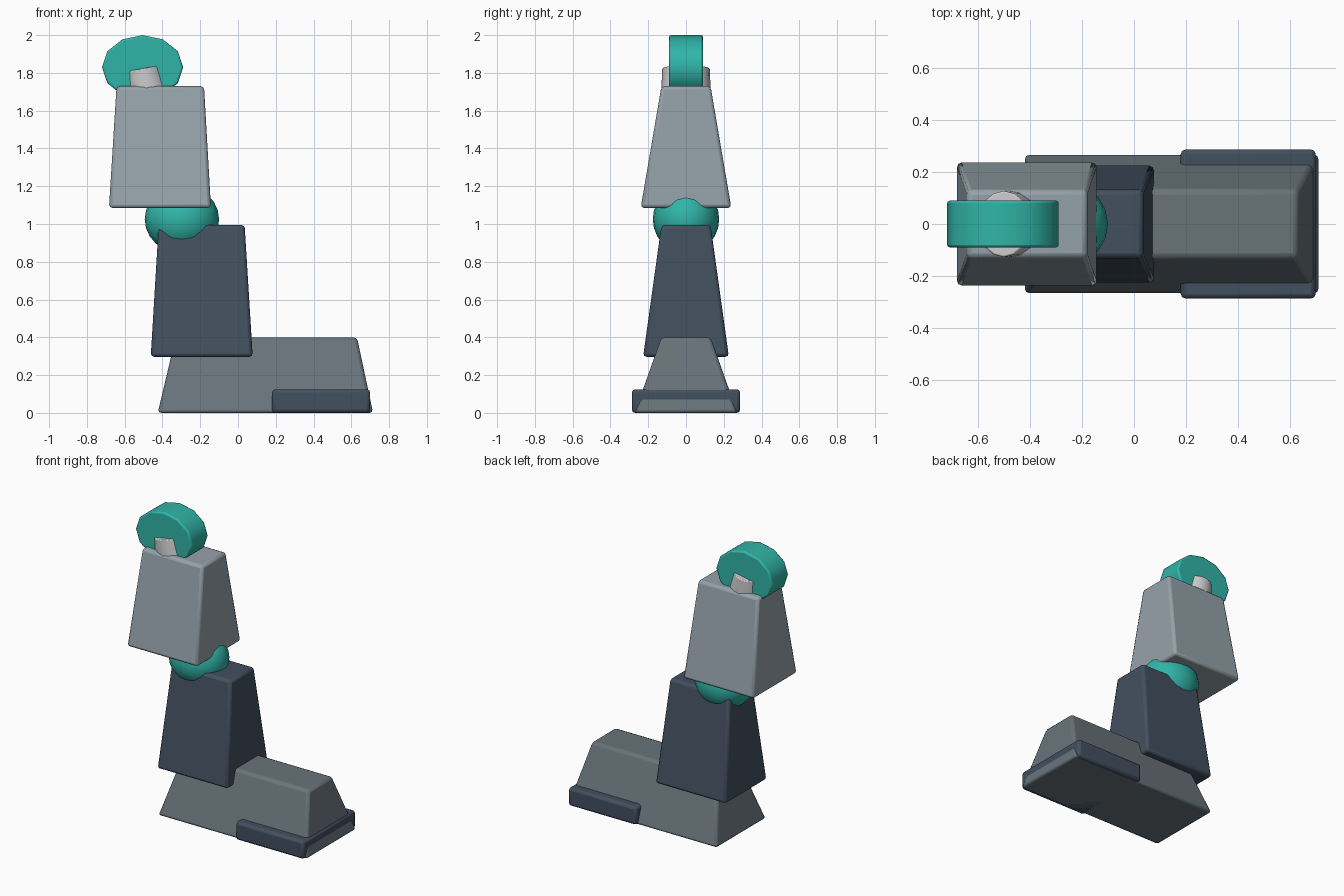
import bpy, bmesh, math
from mathutils import Matrix

if "Cube" in bpy.data.objects:
    bpy.data.objects.remove(bpy.data.objects["Cube"])


def material(name, rgb):
    m = bpy.data.materials.new(name)
    m.diffuse_color = (*rgb, 1)
    m.use_nodes = True
    m.node_tree.nodes["Principled BSDF"].inputs["Base Color"].default_value = m.diffuse_color
    return m


TEAL = material("teal", (0.03, 0.46, 0.39))
NAVY = material("dark_slate", (0.055, 0.08, 0.115))
STEEL = material("steel", (0.30, 0.36, 0.40))
SLATE = material("slate", (0.14, 0.175, 0.195))


def finish(name, bm, mat=None, bevel=0.0, angle=30):
    bmesh.ops.recalc_face_normals(bm, faces=bm.faces)
    me = bpy.data.meshes.new(name)
    bm.to_mesh(me)
    bm.free()
    ob = bpy.data.objects.new(name, me)
    bpy.context.collection.objects.link(ob)
    if mat:
        me.materials.append(mat)
    if bevel:
        mod = ob.modifiers.new("bevel", 'BEVEL')
        mod.width, mod.segments = bevel, 2
        mod.limit_method = 'ANGLE'
        mod.angle_limit = math.radians(40)
    bpy.ops.object.select_all(action='DESELECT')
    ob.select_set(True)
    bpy.context.view_layer.objects.active = ob
    bpy.ops.object.shade_smooth_by_angle(angle=math.radians(angle))
    return ob


def tapered_box(name, low, high, z, mat, bevel=0.018):
    """low / high = (x min, x max, half depth) at the two heights in z."""
    bm = bmesh.new()
    bmesh.ops.create_cube(bm, size=2)
    for v in bm.verts:
        x0, x1, d = high if v.co.z > 0 else low
        v.co = (x1 if v.co.x > 0 else x0, math.copysign(d, v.co.y),
                z[1] if v.co.z > 0 else z[0])
    return finish(name, bm, mat, bevel)


# Foot with wider toe guard running through it
tapered_box("foot", (-0.425, 0.715, 0.272), (-0.33, 0.63, 0.13), (0, 0.40), SLATE)
tapered_box("toe_guard", (0.18, 0.70, 0.287), (0.18, 0.70, 0.287), (0, 0.125), NAVY)

# Leg segments
tapered_box("shin", (-0.462, 0.078, 0.227), (-0.42, 0.035, 0.13), (0.297, 0.995), NAVY)
tapered_box("thigh", (-0.683, -0.143, 0.24), (-0.643, -0.18, 0.13), (1.085, 1.73), STEEL)

# Knee ball between the segments
bm = bmesh.new()
bmesh.ops.create_uvsphere(bm, u_segments=20, v_segments=12, radius=1)
bmesh.ops.transform(bm, verts=bm.verts, matrix=Matrix.Translation((-0.297, 0, 1.025))
                    @ Matrix.Diagonal((0.197, 0.176, 0.18, 1)))
finish("knee_ball", bm, TEAL, angle=60)

# Hip disc, its axis running front to back
bm = bmesh.new()
bmesh.ops.create_cone(bm, cap_ends=True, segments=12, radius1=1, radius2=1, depth=0.18)
bmesh.ops.transform(bm, verts=bm.verts, matrix=Matrix.Translation((-0.505, 0, 1.83))
                    @ Matrix.Diagonal((0.215, 1, 0.17, 1))
                    @ Matrix.Rotation(math.pi / 2, 4, 'X'))
finish("hip_disc", bm, TEAL, 0.01, 40)

# Tilted hip socket under the disc
bm = bmesh.new()
bmesh.ops.create_cone(bm, cap_ends=True, segments=16, radius1=0.13, radius2=0.102, depth=0.18)
for v in bm.verts:
    v.co.y *= 1.0 if v.co.z < 0 else 1.25
bmesh.ops.transform(bm, verts=bm.verts, matrix=Matrix.Translation((-0.487, 0, 1.735))
                    @ Matrix.Rotation(math.radians(-10), 4, 'Y'))
finish("hip_socket", bm, None, 0.006, 40)
